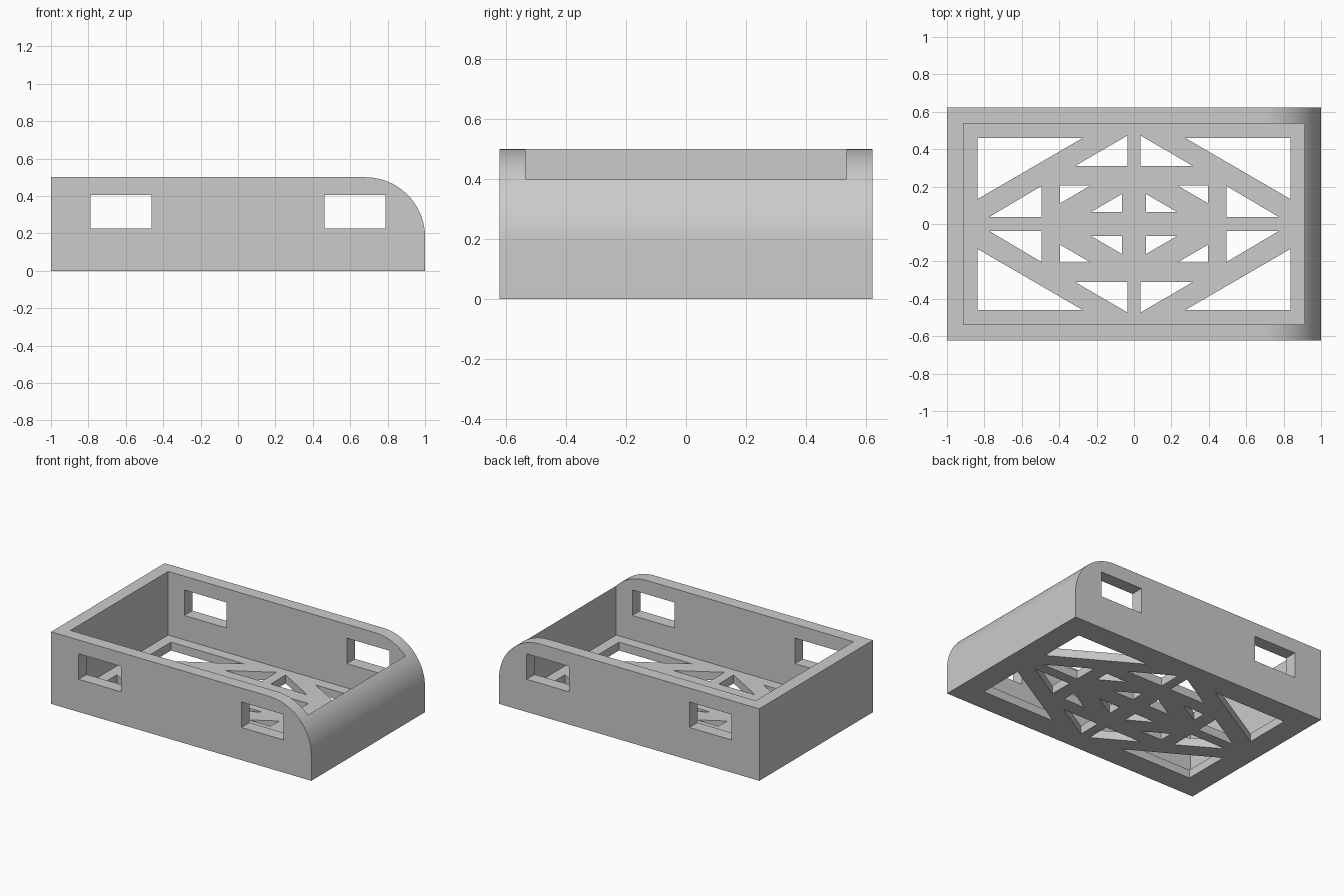
import bpy, bmesh, math
from mathutils import Vector

cube = bpy.data.objects.get("Cube")
if cube:
    bpy.data.objects.remove(cube, do_unlink=True)

grey = bpy.data.materials.new("plain grey")
grey.use_nodes = True
colour = (0.6, 0.6, 0.6, 1)
grey.diffuse_color = colour
grey.node_tree.nodes["Principled BSDF"].inputs["Base Color"].default_value = colour

LENGTH, WIDTH, HEIGHT = 2.0, 1.248, 0.5
WALL, FLOOR, RADIUS = 0.088, 0.058, 0.32


def prisms(name, outlines, offset):
    """Extrude each closed outline along the offset vector into one mesh."""
    bm = bmesh.new()
    for outline in outlines:
        face = bm.faces.new([bm.verts.new(p) for p in outline])
        moved = bmesh.ops.extrude_face_region(bm, geom=[face])["geom"]
        verts = [v for v in moved if isinstance(v, bmesh.types.BMVert)]
        bmesh.ops.translate(bm, verts=verts, vec=Vector(offset))
    bmesh.ops.recalc_face_normals(bm, faces=bm.faces)
    mesh = bpy.data.meshes.new(name)
    bm.to_mesh(mesh)
    bm.free()
    mesh.materials.append(grey)
    obj = bpy.data.objects.new(name, mesh)
    bpy.context.collection.objects.link(obj)
    return obj


def cut(target, cutter):
    """Subtract the cutter from the target and discard it."""
    bpy.context.view_layer.objects.active = target
    mod = target.modifiers.new("cut", 'BOOLEAN')
    mod.operation, mod.solver, mod.object = 'DIFFERENCE', 'EXACT', cutter
    bpy.ops.object.modifier_apply(modifier=mod.name)
    bpy.data.objects.remove(cutter, do_unlink=True)


# Tray body: side profile with one rounded upper end
half_x, half_y = LENGTH / 2, WIDTH / 2
profile = [(-half_x, 0), (half_x, 0)]
STEPS = 32
for i in range(STEPS + 1):
    a = math.pi / 2 * i / STEPS
    profile.append((half_x - RADIUS + RADIUS * math.cos(a),
                    HEIGHT - RADIUS + RADIUS * math.sin(a)))
profile.append((-half_x, HEIGHT))
tray = prisms("tray", [[(x, -half_y, z) for x, z in profile]], (0, WIDTH, 0))

# Open cavity
ix, iy = half_x - WALL, half_y - WALL
cavity = prisms("cavity_cutter",
                [[(-ix, -iy, FLOOR), (ix, -iy, FLOOR), (ix, iy, FLOOR), (-ix, iy, FLOOR)]],
                (0, 0, HEIGHT))
cut(tray, cavity)

# Two windows straight through both long walls
windows = []
for s in (-1, 1):
    x0, x1 = s * 0.463, s * 0.788
    windows.append([(x0, -1, 0.227), (x1, -1, 0.227), (x1, -1, 0.404), (x0, -1, 0.404)])
cut(tray, prisms("window_cutter", windows, (0, 2, 0)))

# Floor lattice: right triangles (corner x, corner y, leg x, leg y), mirrored both ways
triangles = [
    (0.837, 0.460, -0.563, -0.327),
    (0.035, 0.310, 0.280, 0.163),
    (0.495, 0.037, 0.280, 0.166),
    (0.395, 0.207, -0.165, -0.096),
    (0.063, 0.064, 0.167, 0.097),
]
holes = []
for x, y, dx, dy in triangles:
    for sx in (-1, 1):
        for sy in (-1, 1):
            holes.append([(sx * x, sy * y, -0.1), (sx * (x + dx), sy * y, -0.1),
                          (sx * x, sy * (y + dy), -0.1)])
cut(tray, prisms("lattice_cutter", holes, (0, 0, 0.3)))

# Smooth the rounded end, keep every other edge crisp
bpy.ops.object.select_all(action='DESELECT')
tray.select_set(True)
bpy.context.view_layer.objects.active = tray
bpy.ops.object.shade_smooth_by_angle(angle=math.radians(30))
